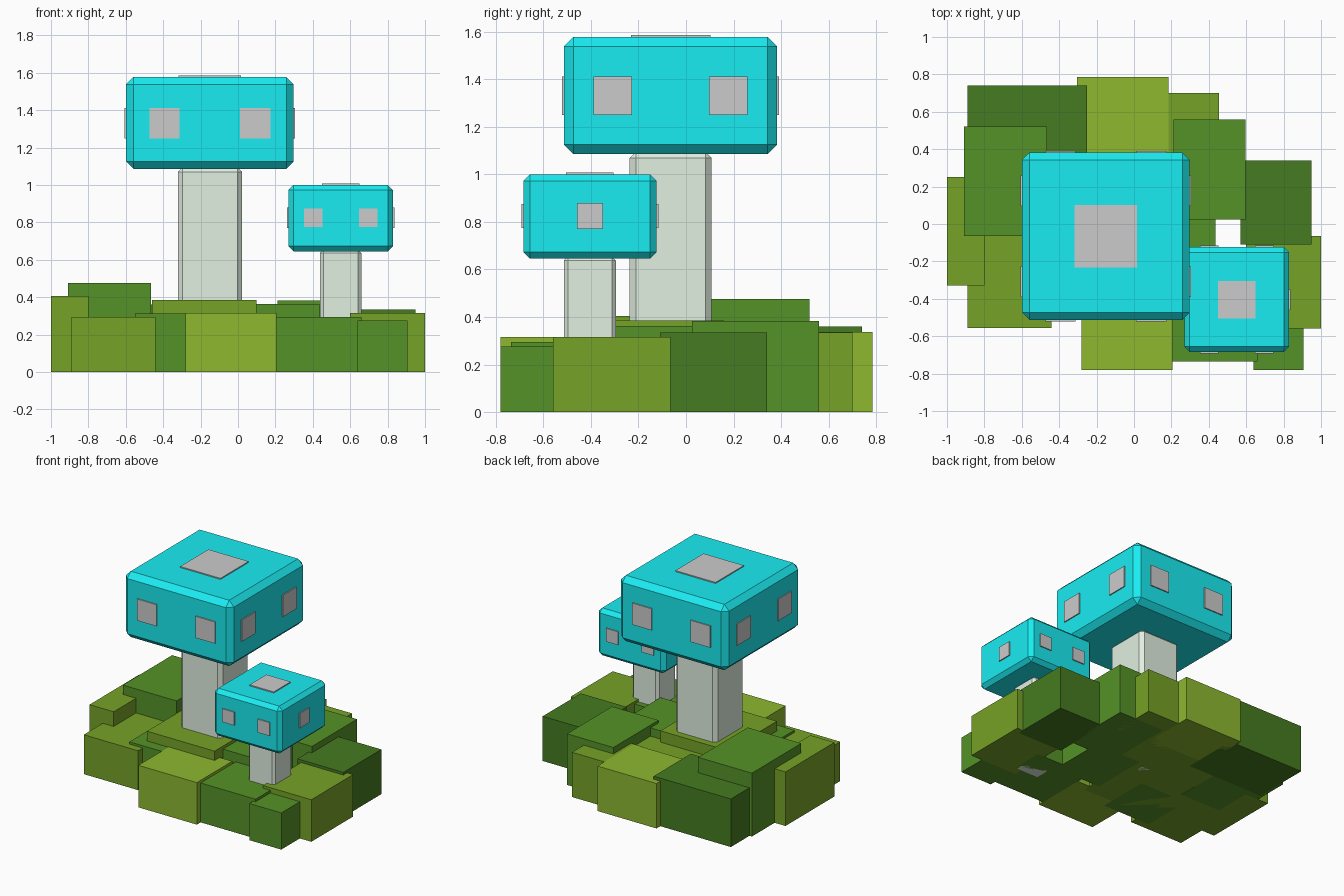
import bpy
import bmesh

if "Cube" in bpy.data.objects:
    bpy.data.objects.remove(bpy.data.objects["Cube"])


def material(name, rgb):
    m = bpy.data.materials.new(name)
    m.diffuse_color = (*rgb, 1)
    m.use_nodes = True
    m.node_tree.nodes["Principled BSDF"].inputs["Base Color"].default_value = m.diffuse_color
    return m


CYAN = material("cap_cyan", (0.01, 0.84, 0.88))
PALE = material("stem_pale", (0.76, 0.87, 0.76))
DARK = material("grass_dark", (0.06, 0.20, 0.015))
MID = material("grass_mid", (0.09, 0.29, 0.02))
OLIVE = material("grass_olive", (0.18, 0.36, 0.02))
LIGHT = material("grass_light", (0.27, 0.48, 0.03))


def box(name, x0, x1, y0, y1, z0, z1, mat=None, bevel=0):
    """Box from its limits, with optional flat chamfered edges."""
    bm = bmesh.new()
    bmesh.ops.create_cube(bm, size=1)
    for v in bm.verts:
        v.co = [(a + b) / 2 + c * (b - a)
                for c, a, b in zip(v.co, (x0, y0, z0), (x1, y1, z1))]
    if bevel:
        bmesh.ops.bevel(bm, geom=bm.edges[:], offset=bevel, segments=1,
                        profile=0.5, affect='EDGES')
    mesh = bpy.data.meshes.new(name)
    bm.to_mesh(mesh)
    bm.free()
    ob = bpy.data.objects.new(name, mesh)
    bpy.context.collection.objects.link(ob)
    if mat:
        mesh.materials.append(mat)
    return ob


def mushroom(name, cx, cy, z0, z1, half, stem, bevel, spots_x, spots_y, sz, top):
    """Cap, stem and raised spots; spots_x / spots_y list (offset, half size)."""
    lift = 0.008
    box(name + "_cap", cx - half, cx + half, cy - half, cy + half, z0, z1, CYAN, bevel)
    box(name + "_stem", cx - stem, cx + stem, cy - stem, cy + stem,
        0, z0 + 0.01, PALE, bevel * 0.65)
    box(name + "_top_spot", cx - top, cx + top, cy - top, cy + top,
        z1 - 0.02, z1 + lift, None)
    for side in (-1, 1):
        a, b = sorted((side * (half - 0.02), side * (half + lift)))
        # front and back spots
        for off, s in spots_x:
            box(name + "_spot", cx + off - s, cx + off + s, cy + a, cy + b, sz - s, sz + s)
        # left and right spots
        for off, s in spots_y:
            box(name + "_spot", cx + a, cx + b, cy + off - s, cy + off + s, sz - s, sz + s)


pair = [(-0.243, 0.081), (0.243, 0.081)]
mushroom("large", -0.15, -0.065, 1.085, 1.578, 0.448, 0.172, 0.04,
         pair, pair, 1.33, 0.167)
mushroom("small", 0.549, -0.404, 0.645, 1.0, 0.28, 0.11, 0.028,
         [(-0.147, 0.05), (0.147, 0.05)], [(0, 0.055)], 0.825, 0.1)

# grass blocks: x0, x1, y0, y1, height, colour
blocks = [
    (-0.89, -0.25, 0.30, 0.74, 0.36, DARK),
    (-0.91, -0.465, -0.065, 0.52, 0.475, MID),
    (-1.00, -0.80, -0.33, 0.25, 0.405, OLIVE),
    (-0.89, -0.44, -0.555, -0.04, 0.295, OLIVE),
    (-0.28, 0.205, -0.78, -0.36, 0.315, LIGHT),
    (-0.305, 0.185, 0.36, 0.785, 0.337, LIGHT),
    (0.12, 0.455, 0.35, 0.70, 0.335, OLIVE),
    (0.21, 0.595, 0.025, 0.56, 0.383, MID),
    (0.57, 0.95, -0.11, 0.34, 0.335, DARK),
    (0.60, 1.00, -0.56, -0.065, 0.315, OLIVE),
    (0.64, 0.905, -0.78, -0.50, 0.275, MID),
    (0.205, 0.66, -0.735, -0.25, 0.295, MID),
    (-0.46, 0.10, -0.42, 0.16, 0.385, OLIVE),
    (0.05, 0.435, -0.32, 0.12, 0.362, MID),
    (-0.55, -0.15, -0.50, -0.10, 0.312, MID),
    (-0.50, 0.25, 0.10, 0.40, 0.30, OLIVE),
]
for x0, x1, y0, y1, h, mat in blocks:
    box("grass_block", x0, x1, y0, y1, 0, h, mat)
